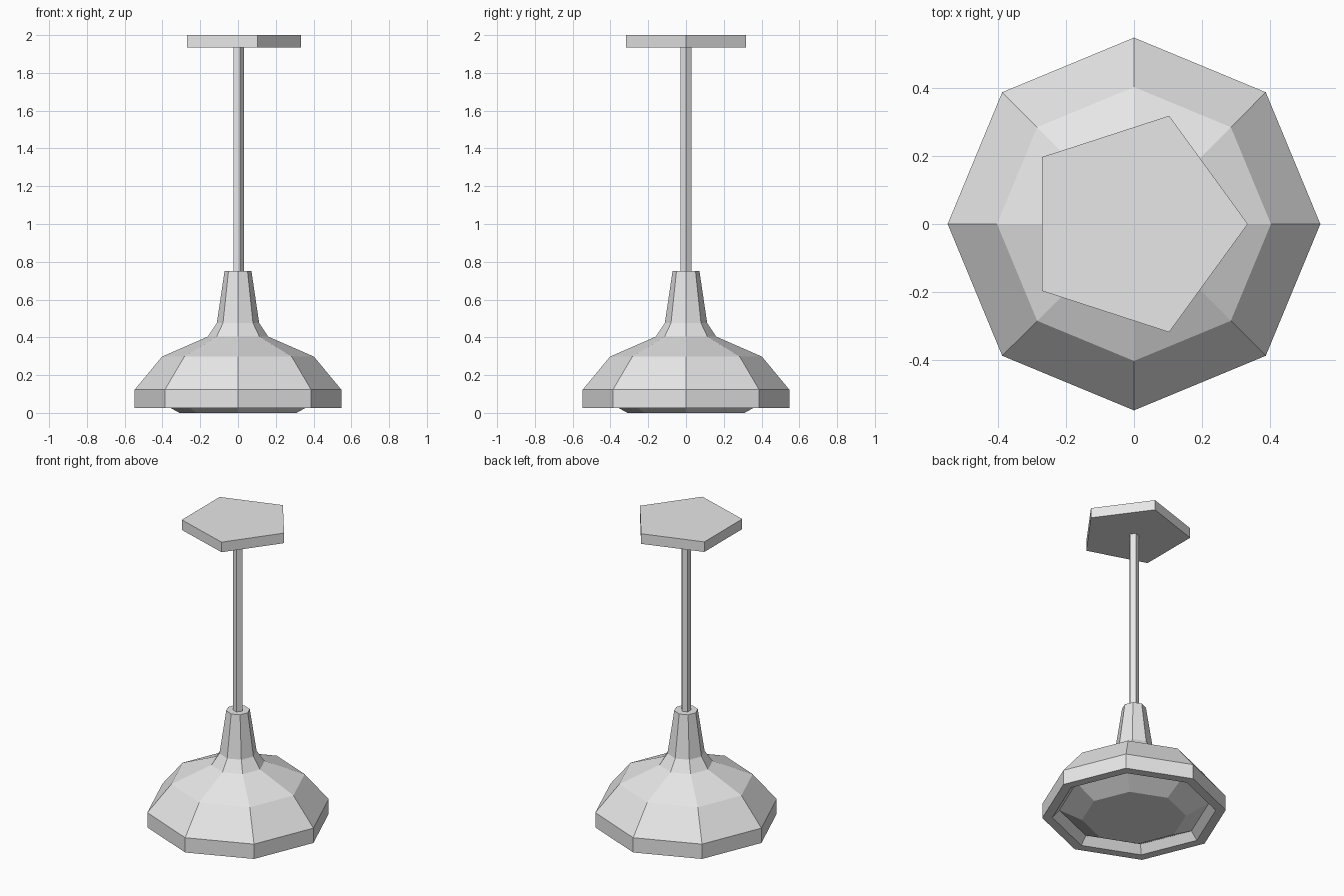
import bpy
import bmesh
from math import cos, sin, tau

cube = bpy.data.objects.get("Cube")
if cube:
    bpy.data.objects.remove(cube, do_unlink=True)

# Single plain grey finish
grey = bpy.data.materials.new("light_grey")
grey.use_nodes = True
colour = (0.8, 0.8, 0.8, 1)
grey.diffuse_color = colour
grey.node_tree.nodes["Principled BSDF"].inputs["Base Color"].default_value = colour


def lathe(name, profile, sides):
    """Flat-sided turned solid from (radius, height) points, capped at both ends."""
    bm = bmesh.new()
    rings = [[bm.verts.new((r * cos(tau * i / sides), r * sin(tau * i / sides), z))
              for i in range(sides)] for r, z in profile]
    for low, high in zip(rings, rings[1:]):
        for i in range(sides):
            j = (i + 1) % sides
            bm.faces.new((low[i], low[j], high[j], high[i]))
    bm.faces.new(rings[0][::-1])
    bm.faces.new(rings[-1])
    mesh = bpy.data.meshes.new(name)
    bm.to_mesh(mesh)
    bm.free()
    mesh.materials.append(grey)
    obj = bpy.data.objects.new(name, mesh)
    bpy.context.collection.objects.link(obj)
    return obj


# Shade: bulging lens underneath, recessed lip, flared body, tapered neck
lathe("lamp_shade", [
    (0.31, 0), (0.445, 0.075), (0.487, 0.026),
    (0.547, 0.026), (0.547, 0.123), (0.402, 0.298),
    (0.16, 0.404), (0.112, 0.476), (0.071, 0.752),
], 8)

# Hanging rod and ceiling plate
lathe("hanging_rod", [(0.031, 0.74), (0.031, 1.94)], 5)
lathe("ceiling_plate", [(0.334, 1.934), (0.334, 2.0)], 5)
